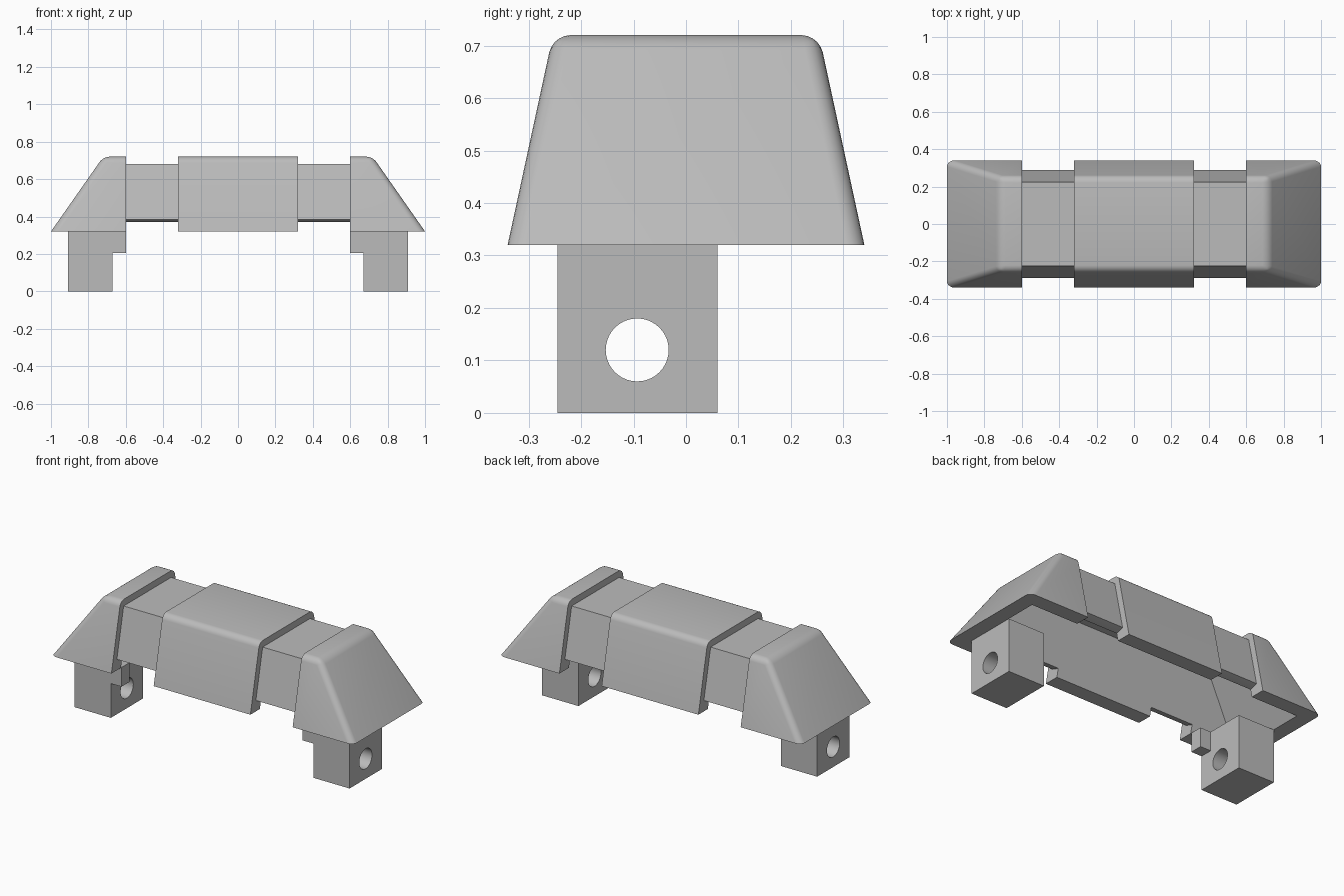
import bpy, bmesh, math
from mathutils import Vector

cube = bpy.data.objects.get("Cube")
if cube:
    bpy.data.objects.remove(cube, do_unlink=True)

grey = bpy.data.materials.new("light_grey")
grey.use_nodes = True
COLOUR = (0.5, 0.5, 0.5, 1)
grey.diffuse_color = COLOUR
grey.node_tree.nodes["Principled BSDF"].inputs["Base Color"].default_value = COLOUR

BASE, TOP = 0.32, 0.72
SLOPE_X, SLOPE_Y = 0.7, 0.216


def finish(bm, name):
    bmesh.ops.recalc_face_normals(bm, faces=bm.faces)
    mesh = bpy.data.meshes.new(name)
    bm.to_mesh(mesh)
    bm.free()
    mesh.materials.append(grey)
    obj = bpy.data.objects.new(name, mesh)
    bpy.context.collection.objects.link(obj)
    return obj


def frustum(hx, hy, z0, z1):
    """Box whose four sides lean inwards with the housing slopes."""
    bm = bmesh.new()
    rings = []
    for z in (z0, z1):
        x, y = hx - SLOPE_X * (z - BASE), hy - SLOPE_Y * (z - BASE)
        rings.append([bm.verts.new((sx * x, sy * y, z))
                      for sx, sy in ((-1, -1), (1, -1), (1, 1), (-1, 1))])
    for ring in rings:
        bm.faces.new(ring)
    for i in range(4):
        j = (i + 1) % 4
        bm.faces.new((rings[0][i], rings[0][j], rings[1][j], rings[1][i]))
    bmesh.ops.recalc_face_normals(bm, faces=bm.faces)
    return bm


def box(name, lo, hi):
    bm = bmesh.new()
    bmesh.ops.create_cube(bm, size=1)
    for v in bm.verts:
        v.co = Vector([(a + b) / 2 + c * (b - a) for a, b, c in zip(lo, hi, v.co)])
    return finish(bm, name)


def slab(name, x0, x1):
    """Slice of the rounded housing between two x planes."""
    bm = frustum(1, 0.34, BASE, TOP)
    edges = [e for e in bm.edges if any(v.co.z > BASE + 0.1 for v in e.verts)]
    bmesh.ops.bevel(bm, geom=edges, offset=0.033, segments=5, profile=0.5, affect='EDGES')
    for x, normal in ((x0, (-1, 0, 0)), (x1, (1, 0, 0))):
        geom = bm.verts[:] + bm.edges[:] + bm.faces[:]
        cut = bmesh.ops.bisect_plane(bm, geom=geom, plane_co=(x, 0, 0),
                                     plane_no=normal, clear_outer=True)
        rim = [g for g in cut["geom_cut"] if isinstance(g, bmesh.types.BMEdge)]
        if rim:
            bmesh.ops.edgeloop_fill(bm, edges=rim)
    return finish(bm, name)


def neck(name, x0, x1):
    """Narrower section with a small chamfer along its lower edges."""
    half = [(0.245, 0.37), (0.288, 0.385), (0.224, 0.68)]
    profile = half + [(-y, z) for y, z in reversed(half)]
    bm = bmesh.new()
    face = bm.faces.new([bm.verts.new((x0, y, z)) for y, z in profile])
    out = bmesh.ops.extrude_face_region(bm, geom=[face])
    verts = [g for g in out["geom"] if isinstance(g, bmesh.types.BMVert)]
    bmesh.ops.translate(bm, vec=(x1 - x0, 0, 0), verts=verts)
    return finish(bm, name)


def helper(obj):
    obj.hide_render = True
    obj.hide_viewport = True
    obj.display_type = 'WIRE'
    return obj


def cut(obj, cutter):
    """Subtract the cutter, bake the result and shade it."""
    mod = obj.modifiers.new("cut", 'BOOLEAN')
    mod.operation, mod.solver, mod.object = 'DIFFERENCE', 'EXACT', cutter
    bpy.ops.object.select_all(action='DESELECT')
    obj.select_set(True)
    bpy.context.view_layer.objects.active = obj
    bpy.ops.object.modifier_apply(modifier=mod.name)
    bpy.ops.object.shade_smooth_by_angle(angle=math.radians(30))


# Hollow underside shared by all housing pieces
cavity = finish(frustum(0.91, 0.25, 0.25, 0.655), "cavity_cutter")

# Bore through both feet
bm = bmesh.new()
bmesh.ops.create_cone(bm, cap_ends=True, segments=40, radius1=0.06, radius2=0.06, depth=3)
bore = finish(bm, "bore_cutter")
bore.rotation_euler.y = math.pi / 2
bore.location = (0, -0.093, 0.12)
bpy.context.view_layer.update()

# Housing: centre sleeve, two necks and two sloping end caps
cut(slab("centre_sleeve", -0.32, 0.32), cavity)
cut(neck("left_neck", 0.32, 0.6), cavity)
cut(neck("right_neck", -0.6, -0.32), cavity)
cut(slab("left_end_cap", 0.6, 1.1), cavity)
cut(slab("right_end_cap", -1.1, -0.6), cavity)

# Feet with bores, each with a small inner lug
for side, s in (("left", 1), ("right", -1)):
    xs = sorted((s * 0.67, s * 0.91))
    foot = box(side + "_foot", (xs[0], -0.245, 0), (xs[1], 0.06, BASE))
    cut(foot, bore)
    xs = sorted((s * 0.6, s * 0.67))
    box(side + "_lug", (xs[0], -0.245, 0.205), (xs[1], -0.17, BASE))

for obj in (cavity, bore):
    helper(obj)
